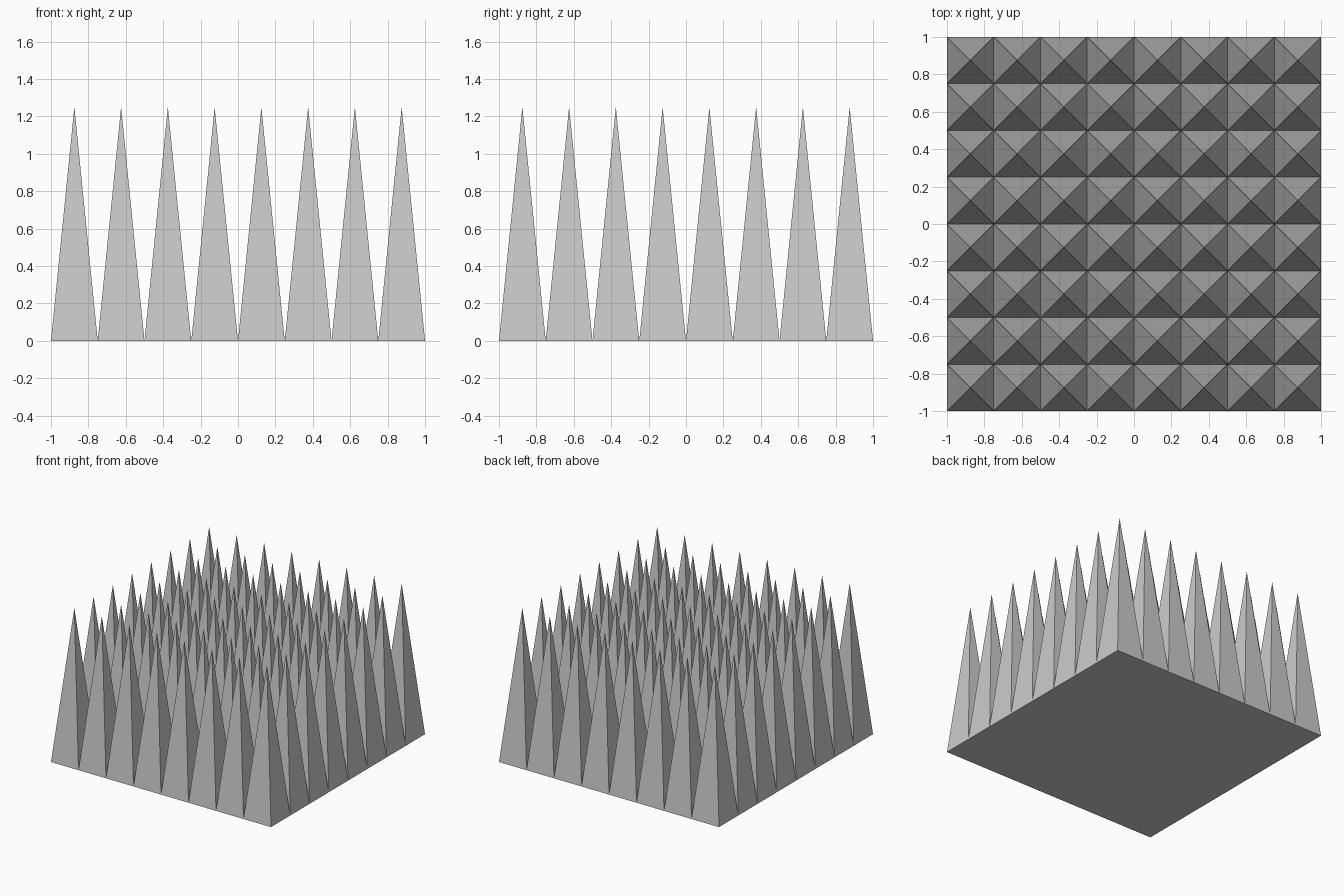
import bpy
import bmesh

if "Cube" in bpy.data.objects:
    bpy.data.objects.remove(bpy.data.objects["Cube"])

COUNT = 8        # spikes per side
HALF = 1.0       # half width of the square base
HEIGHT = 1.25    # spike height

bm = bmesh.new()

# Square base divided into one cell per spike
bmesh.ops.create_grid(bm, x_segments=COUNT, y_segments=COUNT, size=HALF)
rim = [e for e in bm.edges if e.is_boundary]
cells = bm.faces[:]

# Flat underside closing the outline
bmesh.ops.holes_fill(bm, edges=rim, sides=0)

# Each cell becomes a four-sided spike
spikes = bmesh.ops.poke(bm, faces=cells)
for tip in spikes["verts"]:
    tip.co.z = HEIGHT

bmesh.ops.recalc_face_normals(bm, faces=bm.faces[:])

mesh = bpy.data.meshes.new("spike_field")
bm.to_mesh(mesh)
bm.free()
bpy.context.collection.objects.link(bpy.data.objects.new("spike_field", mesh))
